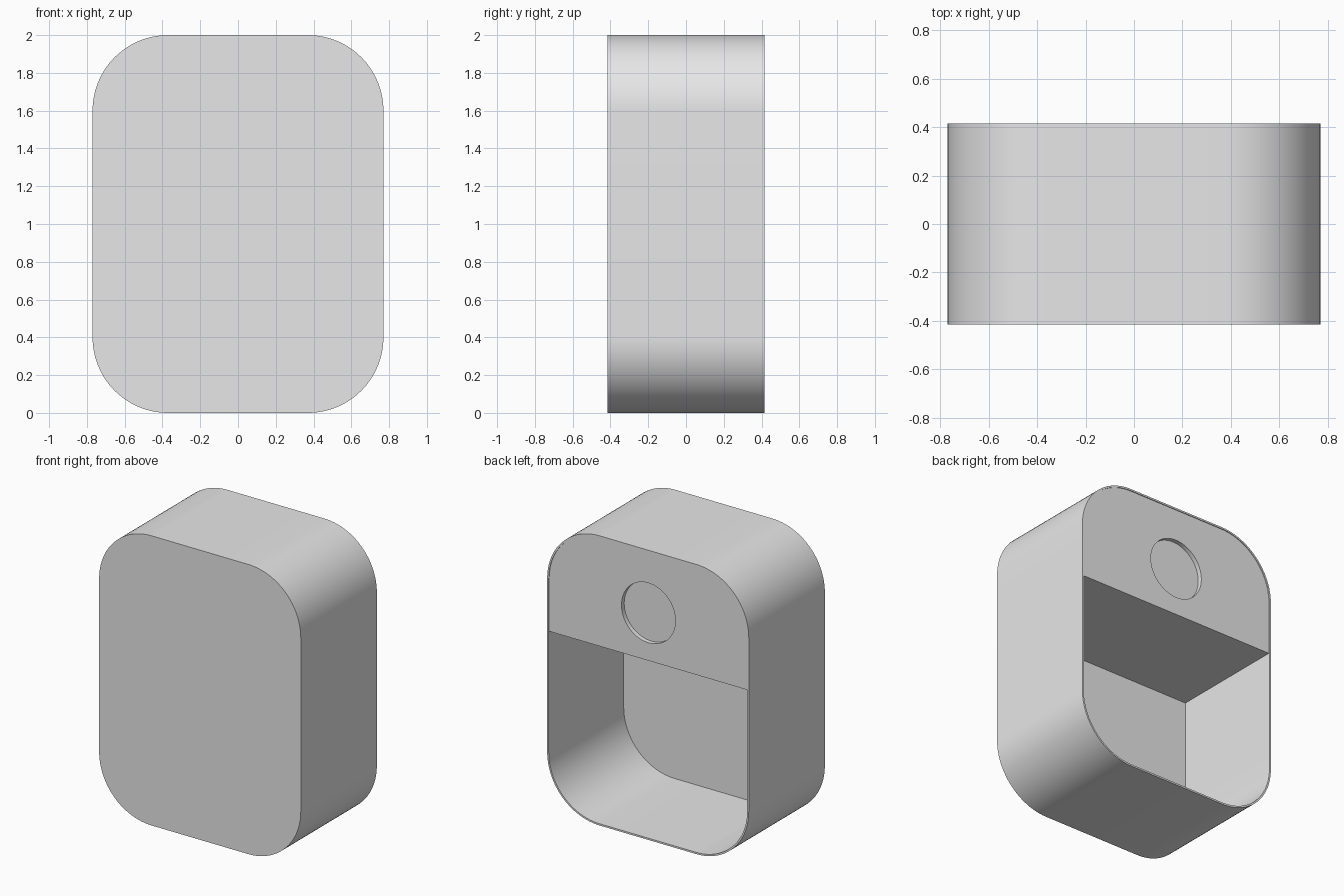
import bpy, bmesh, math

cube = bpy.data.objects.get("Cube")
if cube:
    bpy.data.objects.remove(cube, do_unlink=True)

WIDTH, HEIGHT, DEPTH = 1.54, 2.0, 0.83
RADIUS, WALL, SHELF_Z = 0.4, 0.012, 1.235
FRONT, BACK = -DEPTH / 2, DEPTH / 2

grey = bpy.data.materials.new("light grey")
grey.use_nodes = True
grey.diffuse_color = (0.8, 0.8, 0.8, 1)
grey.node_tree.nodes["Principled BSDF"].inputs["Base Color"].default_value = (0.8, 0.8, 0.8, 1)


def rounded_outline(inset, steps=24):
    """Rounded rectangle in x and z, moved inward by inset."""
    r = RADIUS - inset
    cx, cz = WIDTH / 2 - RADIUS, HEIGHT / 2 - RADIUS
    points = []
    for quarter, (sx, sz) in enumerate([(1, 1), (-1, 1), (-1, -1), (1, -1)]):
        for i in range(steps + 1):
            a = math.pi / 2 * (quarter + i / steps)
            points.append((sx * cx + r * math.cos(a), HEIGHT / 2 + sz * cz + r * math.sin(a)))
    return points


def loft(name, rings):
    """Join (outline, y) rings with walls and cap both ends."""
    bm = bmesh.new()
    loops = [[bm.verts.new((x, y, z)) for x, z in outline] for outline, y in rings]
    for a, b in zip(loops, loops[1:]):
        for i in range(len(a)):
            j = (i + 1) % len(a)
            bm.faces.new((a[i], a[j], b[j], b[i]))
    bm.faces.new(loops[0])
    bm.faces.new(loops[-1])
    bmesh.ops.recalc_face_normals(bm, faces=bm.faces)
    mesh = bpy.data.meshes.new(name)
    bm.to_mesh(mesh)
    bm.free()
    mesh.materials.append(grey)
    obj = bpy.data.objects.new(name, mesh)
    bpy.context.collection.objects.link(obj)
    return obj


def activate(obj):
    bpy.ops.object.select_all(action="DESELECT")
    obj.select_set(True)
    bpy.context.view_layer.objects.active = obj


# Thin housing, open at the back
outer, inner = rounded_outline(0), rounded_outline(WALL)
housing = loft("housing", [(outer, FRONT), (outer, BACK), (inner, BACK), (inner, FRONT + WALL)])

# Solid upper block whose underside is the ceiling of the open compartment
fitted = rounded_outline(WALL * 0.7)
side = WIDTH / 2 - WALL * 0.7
upper = [(side, SHELF_Z)] + [p for p in fitted if p[1] > SHELF_Z] + [(-side, SHELF_Z)]
PANEL = BACK - 0.005
block = loft("upper_block", [(upper, FRONT + WALL / 2), (upper, PANEL)])

# Shallow round recess in the back of the block
bpy.ops.mesh.primitive_cylinder_add(vertices=64, radius=0.206, depth=0.2,
                                    location=(0, PANEL - 0.03 + 0.1, 1.565),
                                    rotation=(math.pi / 2, 0, 0))
cutter = bpy.context.object
cutter.name = "recess_cutter"
cutter.hide_render = True
cutter.data.materials.append(grey)
cut = block.modifiers.new("recess", "BOOLEAN")
cut.operation = "DIFFERENCE"
cut.solver = "EXACT"
cut.object = cutter
activate(block)
bpy.ops.object.modifier_apply(modifier=cut.name)
bpy.data.objects.remove(cutter, do_unlink=True)

for obj in (housing, block):
    activate(obj)
    bpy.ops.object.shade_smooth_by_angle(angle=math.radians(30))
